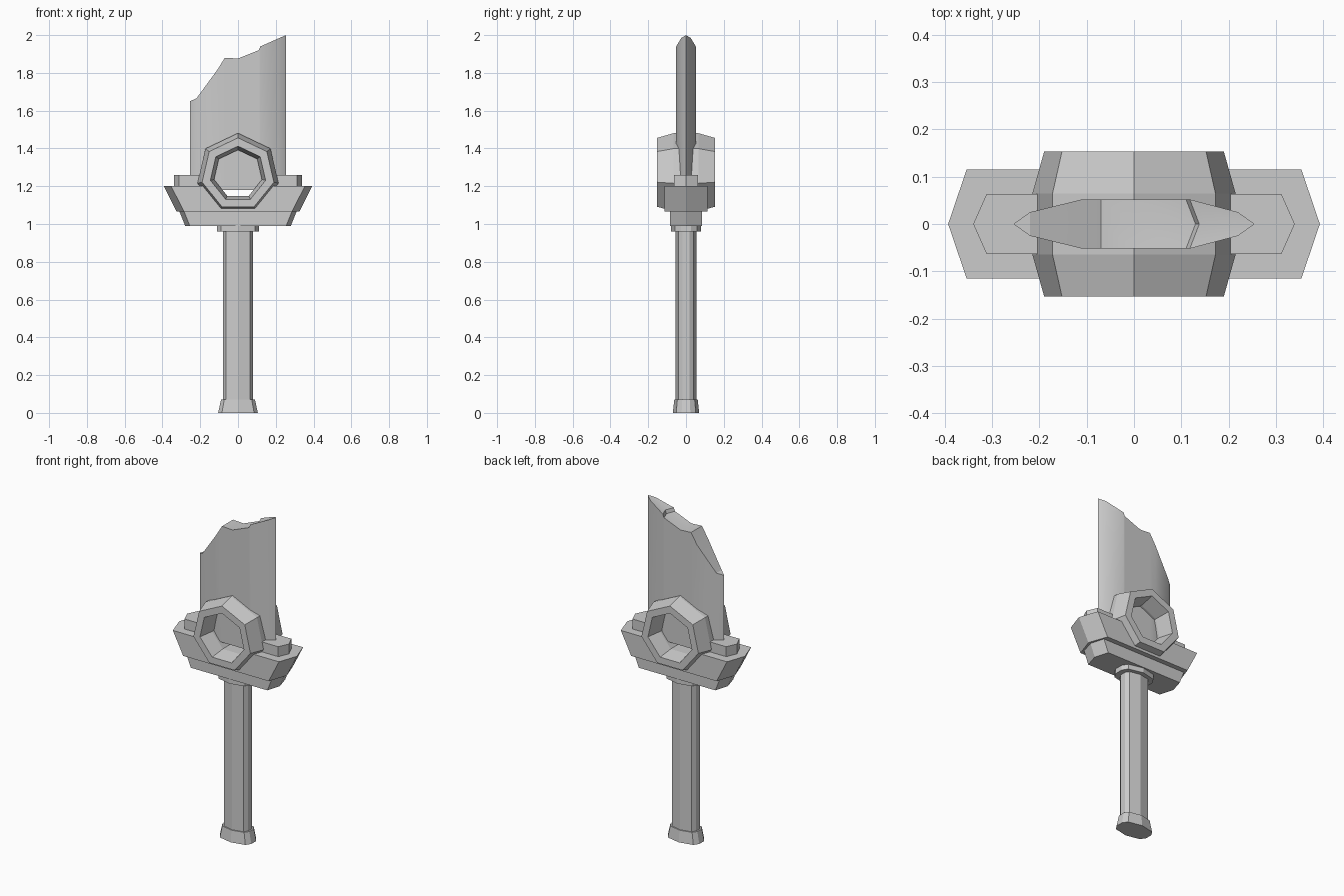
import bpy, bmesh, math

if "Cube" in bpy.data.objects:
    bpy.data.objects.remove(bpy.data.objects["Cube"])


def make(name, verts, faces, smooth=False):
    me = bpy.data.meshes.new(name)
    bm = bmesh.new()
    vs = [bm.verts.new(v) for v in verts]
    for f in faces:
        bm.faces.new([vs[i] for i in f])
    bmesh.ops.remove_doubles(bm, verts=bm.verts, dist=1e-5)
    bmesh.ops.recalc_face_normals(bm, faces=bm.faces)
    bm.to_mesh(me)
    bm.free()
    ob = bpy.data.objects.new(name, me)
    bpy.context.collection.objects.link(ob)
    if smooth:
        bpy.ops.object.select_all(action='DESELECT')
        ob.select_set(True)
        bpy.context.view_layer.objects.active = ob
        bpy.ops.object.shade_smooth_by_angle(angle=math.radians(30))
    return ob


def bridge(n, a, b):
    return [(a + i, a + (i + 1) % n, b + (i + 1) % n, b + i) for i in range(n)]


def loft(name, rings):
    n = len(rings[0])
    faces = [tuple(range(n)), tuple(range((len(rings) - 1) * n, len(rings) * n))]
    for k in range(len(rings) - 1):
        faces += bridge(n, k * n, (k + 1) * n)
    return make(name, [v for r in rings for v in r], faces)


def grip_ring(sx, sy, z):
    # ten-sided oval section
    q = [(1, .33), (.81, .74), (0, 1), (-.81, .74), (-1, .33)]
    pts = q + [(-x, -y) for x, y in q]
    return [(x * sx, y * sy, z) for x, y in pts]


def hex_ring(tip, corner, y, z):
    return [(tip, 0, z), (corner, y, z), (-corner, y, z),
            (-tip, 0, z), (-corner, -y, z), (corner, -y, z)]


def hepta(r, y, cz=1.264):
    return [(1.015 * r * math.sin(k * math.tau / 7), y,
             cz + r * math.cos(k * math.tau / 7)) for k in range(7)]


# Handle, pommel and collar
loft("handle", [grip_ring(.08, .055, .06), grip_ring(.08, .055, .98)])
loft("pommel", [grip_ring(.105, .07, 0), grip_ring(.09, .062, .07)])
loft("collar", [grip_ring(.11, .08, .96), grip_ring(.11, .08, .995)])

# Guard tiers, opened by a seven-sided hole
tiers = [
    loft("guard_lower", [hex_ring(.28, .255, .085, .99), hex_ring(.31, .285, .085, 1.065)]),
    loft("guard_middle", [hex_ring(.325, .285, .115, 1.065), hex_ring(.393, .354, .115, 1.2)]),
    loft("guard_upper", [hex_ring(.34, .312, .063, 1.2), hex_ring(.34, .312, .063, 1.26)]),
]
cutter = loft("ring_hole_cutter", [hepta(.15, -.3), hepta(.15, .3)])
cutter.hide_render = True
cutter.hide_set(True)
for t in tiers[1:]:
    m = t.modifiers.new("hole", 'BOOLEAN')
    m.operation = 'DIFFERENCE'
    m.solver = 'EXACT'
    m.object = cutter

# Ring: closed cross-section swept around seven sides
section = [(.192, -.153), (.217, -.065), (.217, .065), (.192, .153),
           (.148, .153), (.128, .065), (.128, -.065), (.148, -.153)]
verts = [v for r, y in section for v in hepta(r, y)]
faces = []
for k in range(8):
    faces += bridge(7, k * 7, (k + 1) % 8 * 7)
make("guard_ring", verts, faces)

# Broken blade: stations of (x, half thickness, top z, shift of the centre line)
stations = [(-.255, 0, 1.65, 0), (-.22, .025, 1.665, 0), (-.11, .052, 1.815, 0),
            (-.07, .052, 1.88, 0), (0, .052, 1.876, 0), (.11, .052, 1.92, .02),
            (.118, .052, 1.94, .02), (.22, .025, 1.985, 0), (.255, 0, 2.0, 0)]
verts, faces = [], []
for x, w, z, s in stations:
    verts += [(x, -w, 1.18), (x, w, 1.18), (x, w, z), (x + s, 0, z), (x, -w, z)]
for k in range(1, len(stations) - 2):
    faces += bridge(5, k * 5, k * 5 + 5)
# Sharp edges close on a single line
last = len(stations) - 1
for e, n in ((0, 5), (last * 5, last * 5 - 5)):
    faces += [(e, n, n + 1), (e, n, n + 4, e + 3), (e, n + 1, n + 2, e + 3),
              (e + 3, n + 2, n + 3), (e + 3, n + 3, n + 4)]
make("blade", verts, faces, smooth=True)
